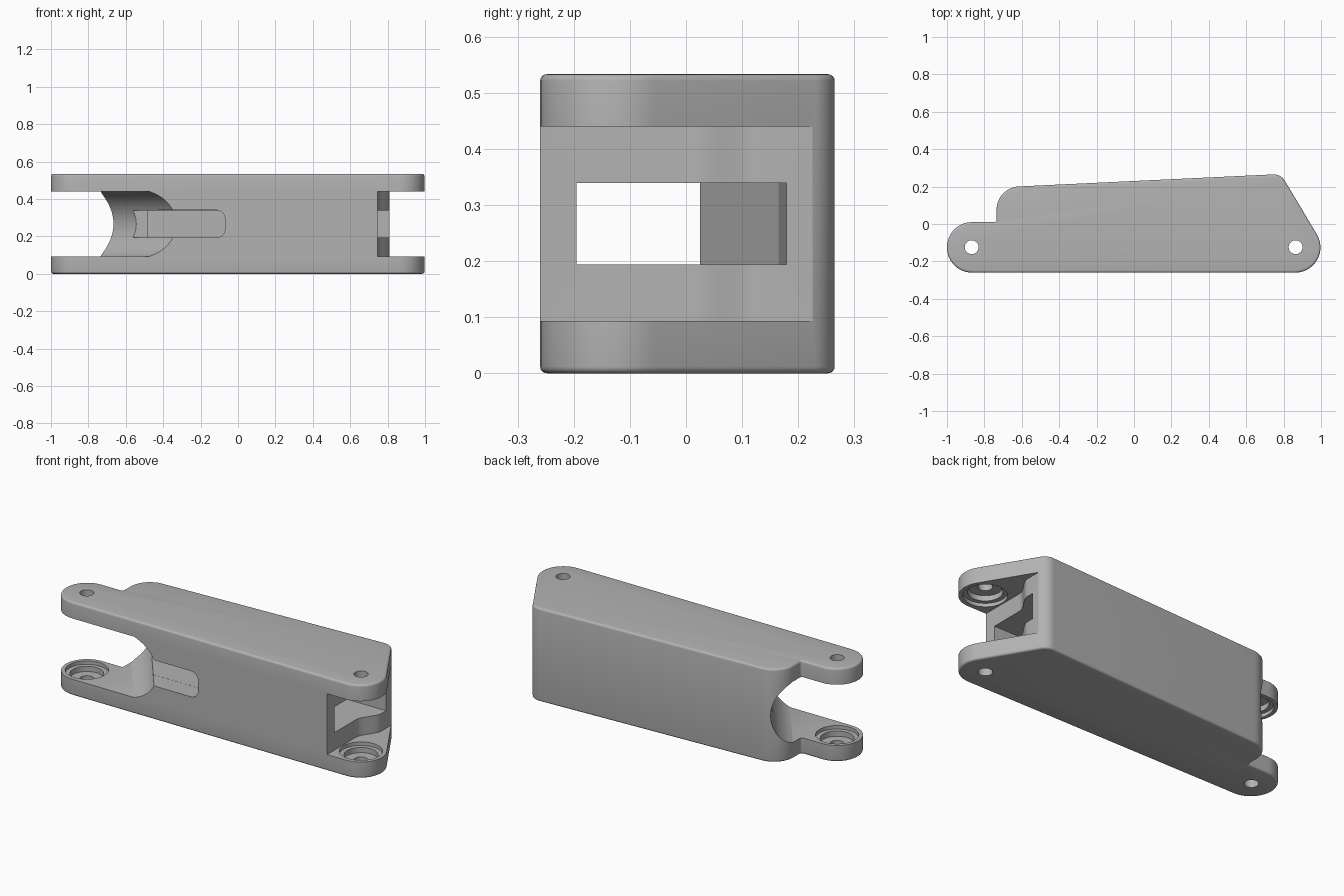
import bpy, bmesh, math
from mathutils import Vector

if "Cube" in bpy.data.objects:
    bpy.data.objects.remove(bpy.data.objects["Cube"])

H = 0.533                    # overall height
Z0, Z1 = 0.093, 0.440        # inner faces of the two fork plates
MID = H / 2
PIVOTS = [(-0.868, -0.124), (0.864, -0.124)]

grey = bpy.data.materials.new("plain_grey")
grey.diffuse_color = (0.45, 0.45, 0.45, 1)
grey.use_nodes = True
grey.node_tree.nodes["Principled BSDF"].inputs["Base Color"].default_value = grey.diffuse_color


def rounded(points, segs=14):
    """Outline from (x, y, corner radius) triples."""
    out, n = [], len(points)
    for i, (x, y, r) in enumerate(points):
        p = Vector((x, y))
        if r == 0:
            out.append(p)
            continue
        a = (Vector(points[i - 1][:2]) - p).normalized()
        b = (Vector(points[(i + 1) % n][:2]) - p).normalized()
        half = a.angle(b) / 2
        c = p + (a + b).normalized() * (r / math.sin(half))
        s = p + a * (r / math.tan(half)) - c
        e = p + b * (r / math.tan(half)) - c
        sweep = s.angle_signed(e)
        for k in range(segs + 1):
            t = -sweep * k / segs
            out.append(c + Vector((s.x * math.cos(t) - s.y * math.sin(t),
                                   s.x * math.sin(t) + s.y * math.cos(t))))
    return out


def loft(name, rings):
    """Closed solid through equal-length rings of 3D points."""
    bm = bmesh.new()
    vs = [[bm.verts.new(p) for p in ring] for ring in rings]
    n = len(rings[0])
    bm.faces.new(vs[0][::-1])
    bm.faces.new(vs[-1])
    for lo, hi in zip(vs, vs[1:]):
        for i in range(n):
            j = (i + 1) % n
            bm.faces.new((lo[i], lo[j], hi[j], hi[i]))
    bmesh.ops.recalc_face_normals(bm, faces=bm.faces)
    me = bpy.data.meshes.new(name)
    bm.to_mesh(me)
    bm.free()
    ob = bpy.data.objects.new(name, me)
    bpy.context.collection.objects.link(ob)
    return ob


def prism(name, pts, z0, z1):
    return loft(name, [[(p[0], p[1], z) for p in pts] for z in (z0, z1)])


def disc(name, c, r, z0, z1):
    ring = [(c[0] + r * math.cos(k * math.tau / 48),
             c[1] + r * math.sin(k * math.tau / 48)) for k in range(48)]
    return prism(name, ring, z0, z1)


# Arm body with softened top and bottom rims
arm = prism("arm_body", rounded([
    (-1.0, -0.26, 0.134), (1.10, -0.26, 0.135), (0.785, 0.267, 0.07),
    (-0.735, 0.195, 0.125), (-0.735, 0.01, 0.012), (-1.0, 0.01, 0.134)]), 0, H)
arm.data.materials.append(grey)
bpy.context.view_layer.objects.active = arm
arm.select_set(True)
bev = arm.modifiers.new("rim", 'BEVEL')
bev.width, bev.segments, bev.limit_method = 0.018, 4, 'ANGLE'
bev.angle_limit = math.radians(60)
bpy.ops.object.modifier_apply(modifier="rim")

cutters = []

# Left fork gap, ending in a slanted concave wall
rings, R = [], 0.187
for k in range(25):
    z = Z0 + (Z1 - Z0) * k / 24
    sag = (R - math.sqrt(R * R - (z - MID) ** 2)) / 0.82

    def wall(y):
        return -0.66 - (y - 0.18) * 0.75 - sag
    rings.append([(-1.2, -0.4, z), (wall(-0.4), -0.4, z),
                  (wall(0.4), 0.4, z), (-1.2, 0.4, z)])
cutters.append(loft("left_gap_cutter", rings))

# Right fork gap with a gently S-curved back wall
pts = [(1.3, -0.4), (0.745, -0.4)]
for k in range(15):
    t = k / 14
    pts.append((0.745 + 0.065 * t * t * (3 - 2 * t), 0.14 * t))
pts += [(0.81, 0.4), (1.3, 0.4)]
cutters.append(prism("right_gap_cutter", pts, Z0, Z1))

# Long channel through the body, open into both gaps
cutters.append(prism("channel_cutter", [
    (0.9, -0.195), (0.9, 0.18), (-0.57, 0.165), (-0.48, 0.025),
    (-0.70, 0.025), (-0.70, -0.195)], 0.1935, 0.3395))

# Slot in the front wall with a rounded end
slot = rounded([(-0.72, 0.193, 0), (-0.07, 0.193, 0.045),
                (-0.07, 0.340, 0.045), (-0.72, 0.340, 0)], 8)
cutters.append(loft("front_slot_cutter",
                    [[(p.x, y, p.y) for p in slot] for y in (-0.4, -0.15)]))

# Pivot holes and stepped seats on the inner plate faces
for c in PIVOTS:
    cutters.append(disc("pivot_hole_cutter", c, 0.037, -0.1, H + 0.1))
    for r, d in ((0.112, 0.02), (0.088, 0.05)):
        cutters.append(disc("lower_seat_cutter", c, r, Z0 - d, Z0 + 0.05))
        cutters.append(disc("upper_seat_cutter", c, r, Z1 - 0.05, Z1 + d))

for cut in cutters:
    cut.hide_render = True
    m = arm.modifiers.new("cut", 'BOOLEAN')
    m.operation, m.solver, m.object = 'DIFFERENCE', 'EXACT', cut
    bpy.ops.object.modifier_apply(modifier="cut")
for cut in cutters:
    bpy.data.objects.remove(cut)

bpy.ops.object.shade_smooth_by_angle(angle=math.radians(30))
